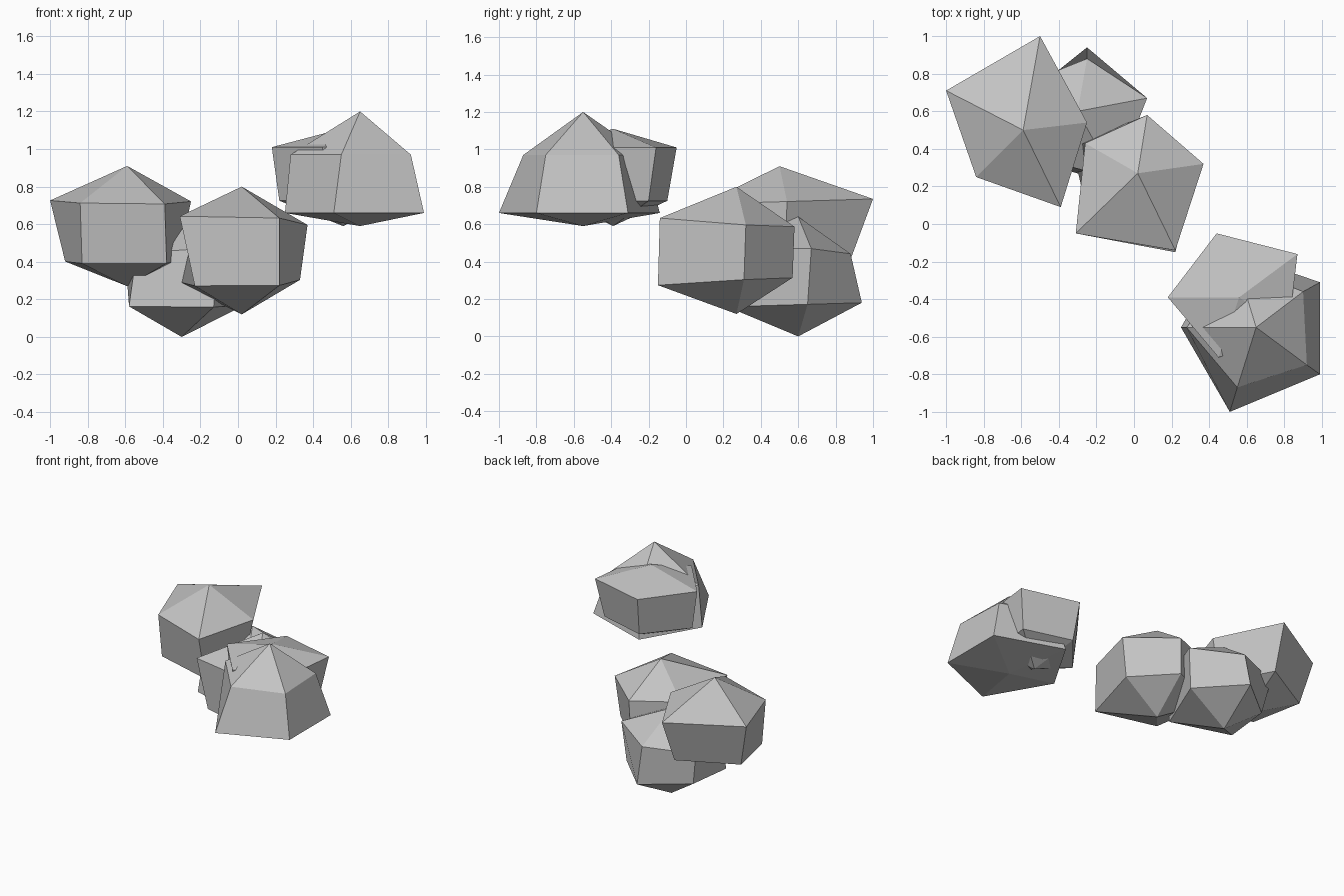
import bpy
import bmesh

# Remove only the default cube
default_cube = bpy.data.objects.get("Cube")
if default_cube is not None:
    bpy.data.objects.remove(default_cube, do_unlink=True)


def make_material(name, color):
    material = bpy.data.materials.new(name)
    material.use_nodes = True
    material.diffuse_color = color
    shader = next(node for node in material.node_tree.nodes if node.type == "BSDF_PRINCIPLED")
    shader.inputs["Base Color"].default_value = color
    return material


stone = make_material("stone grey", (0.55, 0.55, 0.55, 1))


def make_ring(mesh, outline, height, center, tilt):
    """Place a five-sided outline at a height, sloping it about the center."""
    ring = []
    for x, y in outline:
        slope = (x - center[0]) * tilt[0] + (y - center[1]) * tilt[1]
        ring.append(mesh.verts.new((x, y, height + slope)))
    return ring


def make_rock(name, center, heights, upper, lower, upper_tilt=(0, 0), lower_tilt=(0, 0)):
    """Faceted rock: a peak, two outlines joined by a band of quads, and a foot."""
    peak_z, upper_z, lower_z, foot_z = heights
    mesh = bmesh.new()
    peak = mesh.verts.new((*center, peak_z))
    foot = mesh.verts.new((*center, foot_z))
    top_ring = make_ring(mesh, upper, upper_z, center, upper_tilt)
    low_ring = make_ring(mesh, lower, lower_z, center, lower_tilt)
    count = len(top_ring)
    for i in range(count):
        j = (i + 1) % count
        mesh.faces.new((peak, top_ring[i], top_ring[j]))
        mesh.faces.new((top_ring[i], low_ring[i], low_ring[j], top_ring[j]))
        mesh.faces.new((foot, low_ring[j], low_ring[i]))
    bmesh.ops.recalc_face_normals(mesh, faces=mesh.faces[:])
    data = bpy.data.meshes.new(name)
    mesh.to_mesh(data)
    mesh.free()
    data.materials.append(stone)
    rock = bpy.data.objects.new(name, data)
    bpy.context.collection.objects.link(rock)
    return rock


# Large rock at the back right
make_rock(
    "back_right_rock", (-.59, .5), (.91, .72, .4, .27),
    upper=[(-.39, .09), (-.25, .54), (-.5, 1), (-1, .71), (-.84, .25)],
    lower=[(-.38, .15), (-.32, .53), (-.52, .88), (-.92, .66), (-.83, .28)],
    upper_tilt=(0, .03), lower_tilt=(.01, .03),
)

# Middle rock leaning on its neighbours
make_rock(
    "middle_rock", (.02, .27), (.8, .61, .295, .12),
    upper=[(.22, -.14), (.37, .32), (.07, .58), (-.26, .43), (-.31, -.05)],
    lower=[(.22, -.15), (.33, .31), (.06, .57), (-.33, .42), (-.23, -.03)],
    upper_tilt=(-.03, -.07), lower_tilt=(.02, .06),
)

# Low rock that touches the ground
make_rock(
    "ground_rock", (-.3, .6), (.64, .45, .17, 0),
    upper=[(-.1, .24), (.07, .67), (-.25, .88), (-.6, .74), (-.54, .36)],
    lower=[(-.13, .22), (.04, .65), (-.25, .94), (-.55, .7), (-.58, .35)],
    upper_tilt=(.06, -.04), lower_tilt=(0, .03),
)

# Flared rock at the front left
make_rock(
    "front_left_rock", (.65, -.55), (1.2, .97, .66, .59),
    upper=[(.55, -.87), (.92, -.75), (.9, -.36), (.55, -.22), (.28, -.55)],
    lower=[(.51, -1), (.99, -.8), (.99, -.31), (.49, -.14), (.25, -.55)],
)

# Second rock pushed into the back of the flared one
make_rock(
    "embedded_left_rock", (.56, -.39), (1.11, 1.01, .725, .59),
    upper=[(.45, -.71), (.82, -.58), (.87, -.16), (.44, -.05), (.18, -.39)],
    lower=[(.47, -.66), (.78, -.54), (.82, -.2), (.46, -.1), (.22, -.39)],
)
